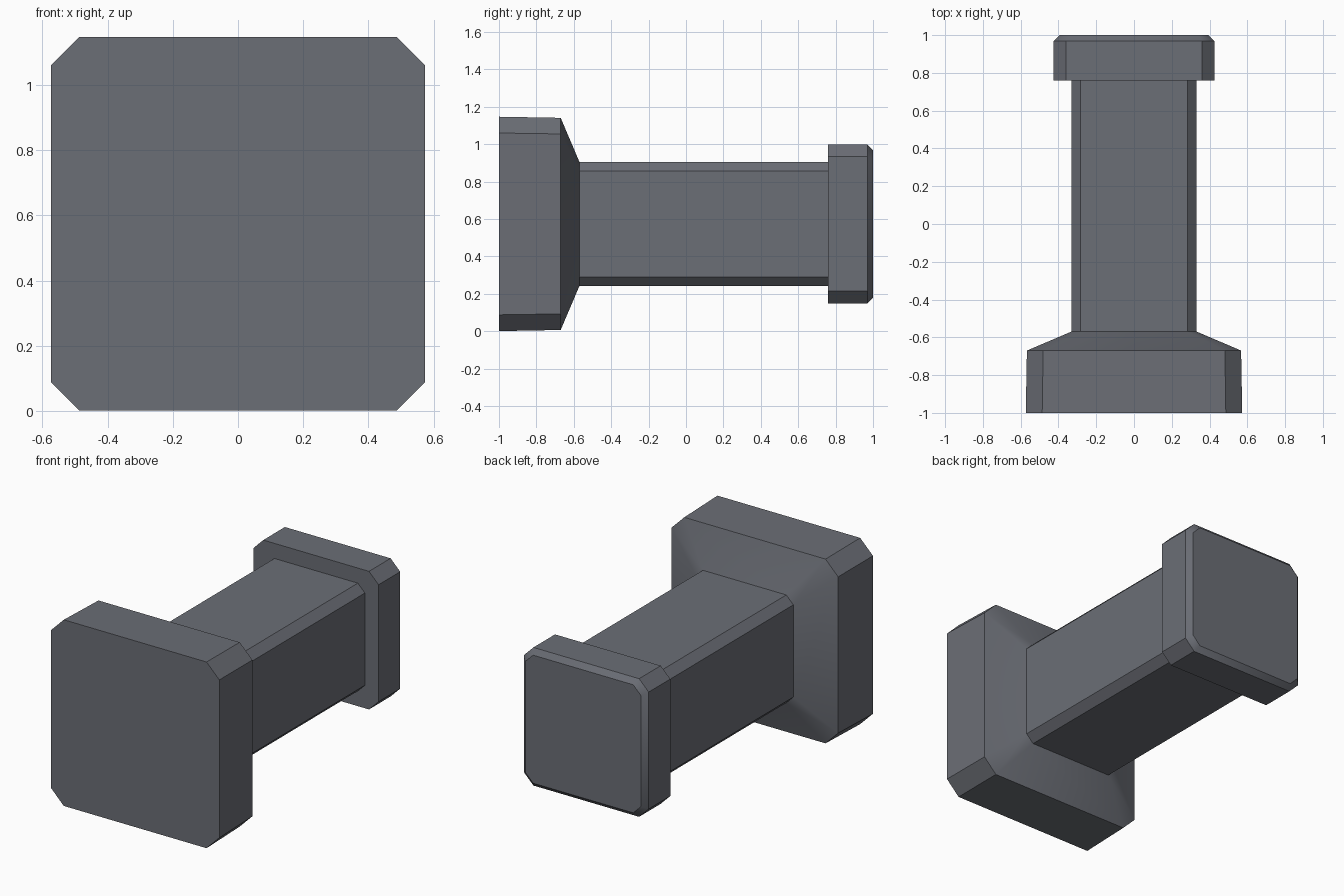
import bpy, bmesh, math

if "Cube" in bpy.data.objects:
    bpy.data.objects.remove(bpy.data.objects["Cube"])

CENTRE_Z = 0.574

# Cross-sections along y: (y, half width, corner chamfer)
SECTIONS = [
    (-1.00, 0.573, 0.087),   # base plate front
    (-0.67, 0.567, 0.086),   # base plate back
    (-0.57, 0.332, 0.048),   # taper meets the shaft
    (0.76, 0.332, 0.048),    # shaft end
    (0.76, 0.425, 0.065),    # collar underside
    (0.97, 0.425, 0.065),    # collar side
    (1.00, 0.394, 0.053),    # bevelled end
]


def octagon(bm, y, h, c):
    """Ring of a square with cut corners, facing along y."""
    k = h - c
    points = [(k, -h), (h, -k), (h, k), (k, h), (-k, h), (-h, k), (-h, -k), (-k, -h)]
    return [bm.verts.new((x, y, CENTRE_Z + z)) for x, z in points]


# One lofted skin: base, taper, shaft and collar
bm = bmesh.new()
rings = [octagon(bm, *s) for s in SECTIONS]
for a, b in zip(rings, rings[1:]):
    for i in range(8):
        j = (i + 1) % 8
        bm.faces.new((a[i], a[j], b[j], b[i]))
bm.faces.new(rings[0])
bm.faces.new(rings[-1])
bmesh.ops.recalc_face_normals(bm, faces=bm.faces)

mesh = bpy.data.meshes.new("stepped_post")
bm.to_mesh(mesh)
bm.free()

steel = bpy.data.materials.new("dark blue grey metal")
steel.diffuse_color = (0.147, 0.156, 0.180, 1)
steel.use_nodes = True
steel.node_tree.nodes["Principled BSDF"].inputs["Base Color"].default_value = steel.diffuse_color
mesh.materials.append(steel)

post = bpy.data.objects.new("stepped_post", mesh)
bpy.context.collection.objects.link(post)

# Soft shading only across the shallow taper corners
bpy.context.view_layer.objects.active = post
post.select_set(True)
bpy.ops.object.shade_smooth_by_angle(angle=math.radians(30))
